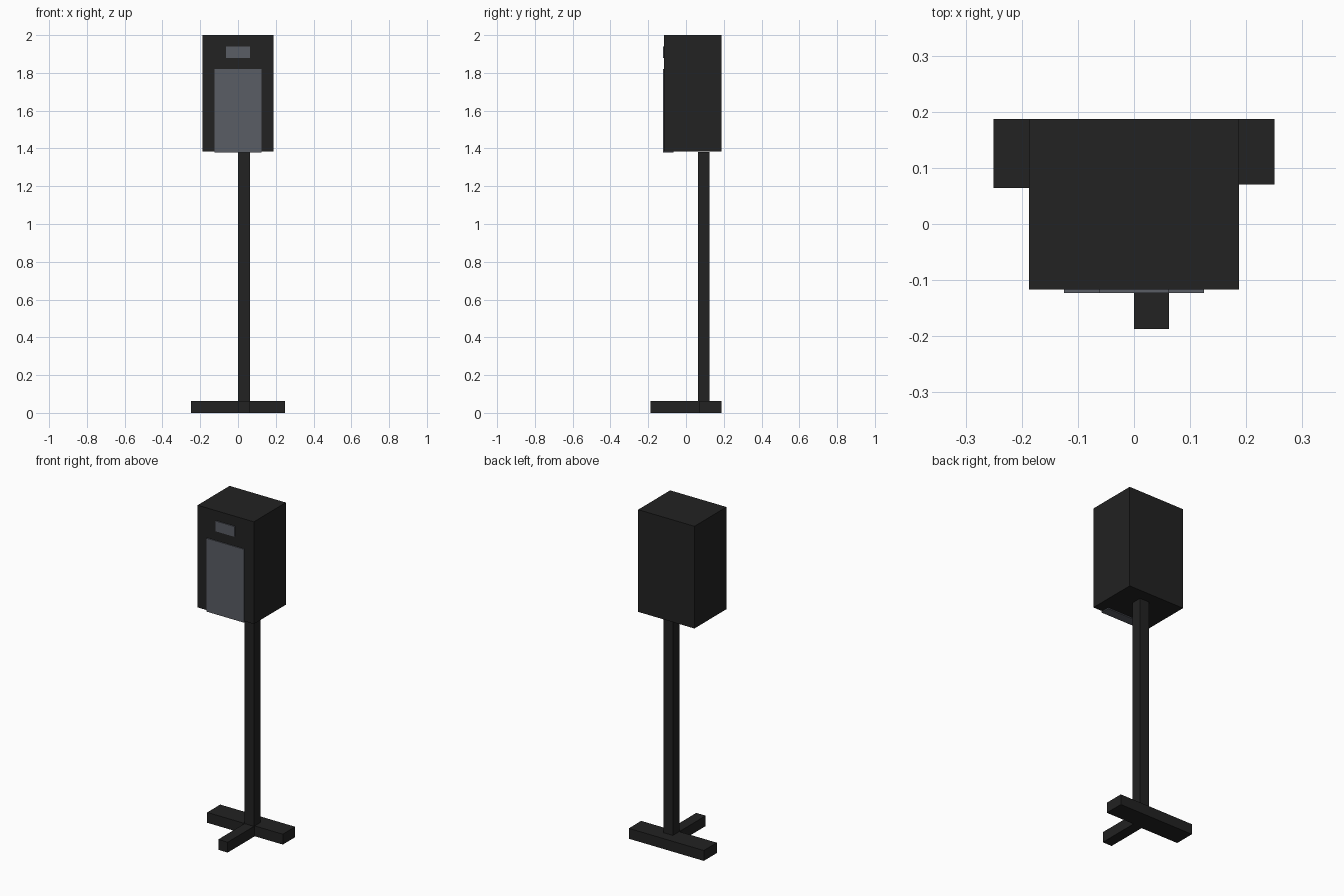
import bpy
import bmesh

if "Cube" in bpy.data.objects:
    bpy.data.objects.remove(bpy.data.objects["Cube"])


def material(name, colour):
    m = bpy.data.materials.new(name)
    m.diffuse_color = (*colour, 1)
    m.use_nodes = True
    m.node_tree.nodes["Principled BSDF"].inputs["Base Color"].default_value = m.diffuse_color
    return m


black = material("matte_black", (0.016, 0.016, 0.016))
grey = material("slate_grey", (0.102, 0.109, 0.130))


def box(name, x, y, z, mat):
    """Box spanning the given (min, max) ranges."""
    bm = bmesh.new()
    bmesh.ops.create_cube(bm, size=1)
    for v in bm.verts:
        v.co = [r[0] if c < 0 else r[1] for c, r in zip(v.co, (x, y, z))]
    mesh = bpy.data.meshes.new(name)
    bm.to_mesh(mesh)
    bm.free()
    mesh.materials.append(mat)
    obj = bpy.data.objects.new(name, mesh)
    bpy.context.collection.objects.link(obj)
    return obj


# Cabinet with its front panel and small display
box("cabinet", (-0.1875, 0.1875), (-0.117, 0.1875), (1.384, 2.0), black)
box("front_panel", (-0.125, 0.125), (-0.123, -0.067), (1.378, 1.82), grey)
box("display", (-0.0625, 0.0625), (-0.123, -0.113), (1.878, 1.94), grey)

# Post
box("post", (0, 0.0625), (0.0625, 0.125), (0.06, 1.38), black)

# Three-armed foot
box("left_foot", (-0.25, 0), (0.064, 0.1875), (0, 0.0625), black)
box("right_foot", (0, 0.25), (0.07, 0.1875), (0, 0.0625), black)
box("front_foot", (0, 0.0625), (-0.1875, 0.07), (0, 0.0625), black)
